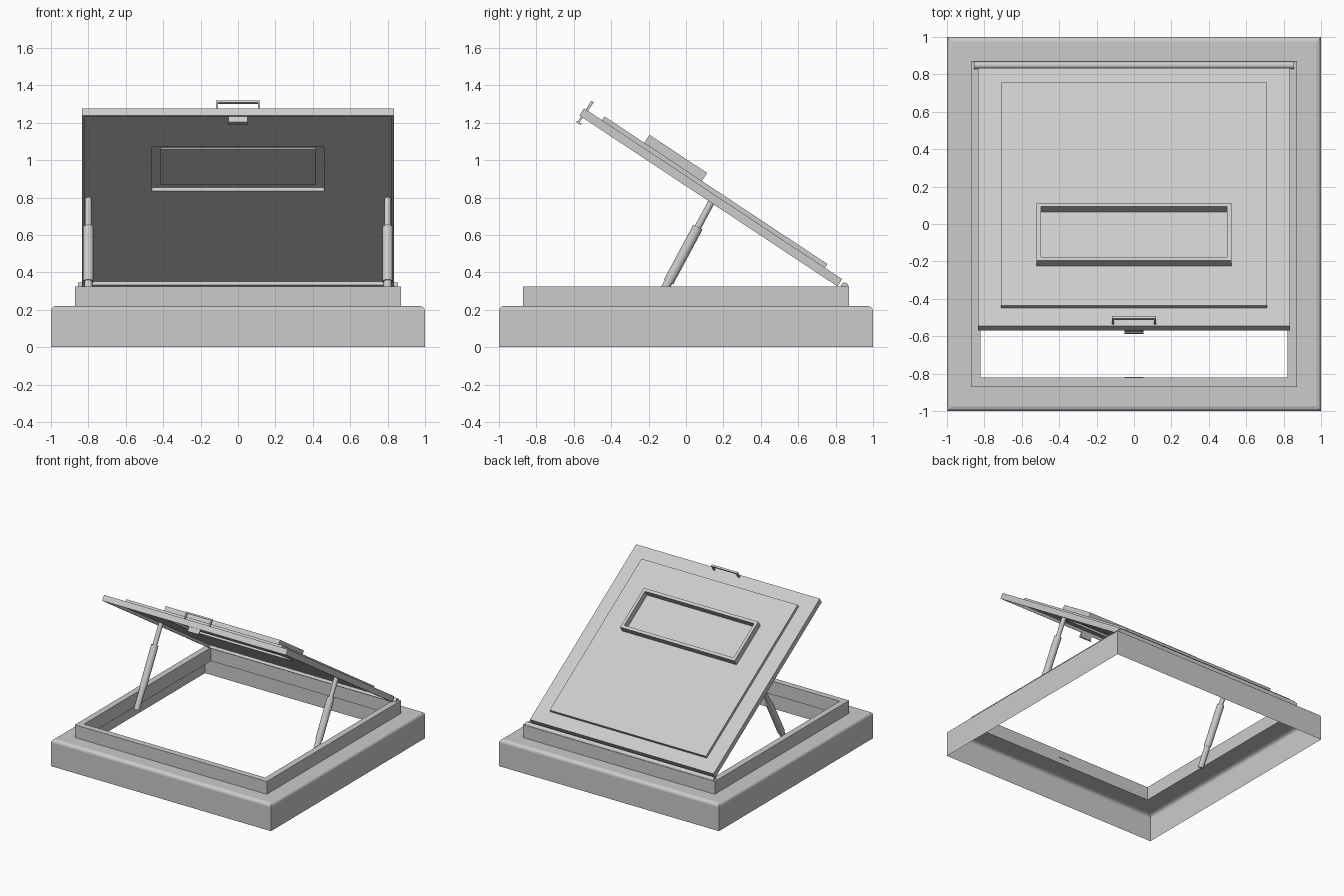
import bpy, bmesh, math
from mathutils import Matrix, Vector

if "Cube" in bpy.data.objects:
    bpy.data.objects.remove(bpy.data.objects["Cube"])

# Lid frame: origin at the hinge-side lower edge, local -y runs up the lid, local z is its normal
LID = Matrix.Translation((0, 0.81, 0.325)) @ Matrix.Rotation(math.radians(-33.5), 4, 'X')
WORLD = Matrix.Identity(4)


def finish(name, bm, mat=WORLD, recalc=True):
    if recalc:
        bmesh.ops.recalc_face_normals(bm, faces=bm.faces)
    bm.transform(mat)
    me = bpy.data.meshes.new(name)
    bm.to_mesh(me)
    bm.free()
    ob = bpy.data.objects.new(name, me)
    bpy.context.collection.objects.link(ob)
    return ob


def loft(name, rings, mat=WORLD, cap=False, closed=False):
    """Bridge rectangular rings given as (half width, y min, y max, z)."""
    bm = bmesh.new()
    loops = [[bm.verts.new(p) for p in ((-h, a, z), (h, a, z), (h, b, z), (-h, b, z))]
             for h, a, b, z in rings]
    pairs = list(zip(loops, loops[1:])) + ([(loops[-1], loops[0])] if closed else [])
    for lo, hi in pairs:
        for i in range(4):
            j = (i + 1) % 4
            bm.faces.new((lo[i], lo[j], hi[j], hi[i]))
    if cap:
        bm.faces.new(loops[0][::-1])
        bm.faces.new(loops[-1])
    return finish(name, bm, mat, recalc=cap or closed)


def box(name, x0, x1, y0, y1, z0, z1, mat=WORLD):
    bm = bmesh.new()
    bmesh.ops.create_cube(bm, size=1)
    bm.transform(Matrix.Translation(((x0 + x1) / 2, (y0 + y1) / 2, (z0 + z1) / 2))
                 @ Matrix.Diagonal((x1 - x0, y1 - y0, z1 - z0, 1)))
    return finish(name, bm, mat)


def rod(name, p, q, r):
    p, q = Vector(p), Vector(q)
    bm = bmesh.new()
    bmesh.ops.create_cone(bm, cap_ends=True, segments=24, radius1=r, radius2=r, depth=(q - p).length)
    for f in bm.faces:
        f.smooth = len(f.verts) == 4
    for e in bm.edges:
        e.smooth = all(f.smooth for f in e.link_faces)
    rot = (q - p).to_track_quat('Z', 'Y').to_matrix().to_4x4()
    return finish(name, bm, Matrix.Translation((p + q) / 2) @ rot)


# Base: open-bottomed flashing shell with a rounded top edge
loft("base_flashing", [(h, -h, h, z) for h, z in
     ((1, 0), (1, 0.195), (0.997, 0.206), (0.988, 0.215), (0.975, 0.22), (0.872, 0.22))])

# Raised curb around the opening
loft("curb", [(h, -h, h, z) for h, z in
     ((0.872, 0.215), (0.872, 0.325), (0.822, 0.325), (0.822, 0.215))], closed=True)

# Catch plate on the inside of the front curb
box("catch_plate", -0.05, 0.05, -0.823, -0.818, 0.262, 0.275)

# Hinge barrel along the back edge
rod("hinge_barrel", (-0.855, 0.848, 0.325), (0.855, 0.848, 0.325), 0.02)

# Lid: a shallow pan with a rim below and a window recess in its underside
loft("lid", [(0.46, -1.317, -0.891, 0.044),
             (0.46, -1.317, -0.891, 0.022),
             (0.82, -1.64, -0.015, 0.022),
             (0.82, -1.64, -0.015, 0),
             (0.835, -1.655, 0, 0),
             (0.835, -1.655, 0, 0.046)], LID, cap=True)
box("window_inner_pane", -0.415, 0.415, -1.28, -0.93, 0.034, 0.044, LID)

# Raised panel and window frame on top of the lid
box("lid_panel", -0.71, 0.71, -1.54, -0.111, 0.046, 0.07, LID)
loft("window_frame", [(0.52, -1.286, -0.916, 0.07), (0.52, -1.286, -0.916, 0.121),
                      (0.496, -1.262, -0.94, 0.121), (0.496, -1.262, -0.94, 0.07)],
     LID, closed=True)

# Pull handle and latch at the free edge
for s, side in ((-1, "left"), (1, "right")):
    x = s * 0.112
    box("handle_post_" + side, x - 0.006, x + 0.006, -1.645, -1.63, 0.046, 0.09, LID)
box("handle_bar", -0.118, 0.118, -1.645, -1.63, 0.09, 0.102, LID)
box("latch_tongue", -0.05, 0.05, -1.645, -1.634, -0.03, 0.01, LID)
box("latch_lip", -0.05, 0.05, -1.65, -1.62, -0.038, -0.03, LID)

# Gas struts on both sides
foot, top = Vector((0, -0.173, 0.2)), Vector((0, 0.147, 0.797))
for s, side in ((-1, "left"), (1, "right")):
    def at(t):
        return foot.lerp(top, t) + Vector((s * 0.8, 0, 0))
    rod("strut_foot_" + side, at(0), at(0.26), 0.022)
    rod("strut_body_" + side, at(0.25), at(0.74), 0.028)
    rod("strut_rod_" + side, at(0.73), at(1), 0.018)
